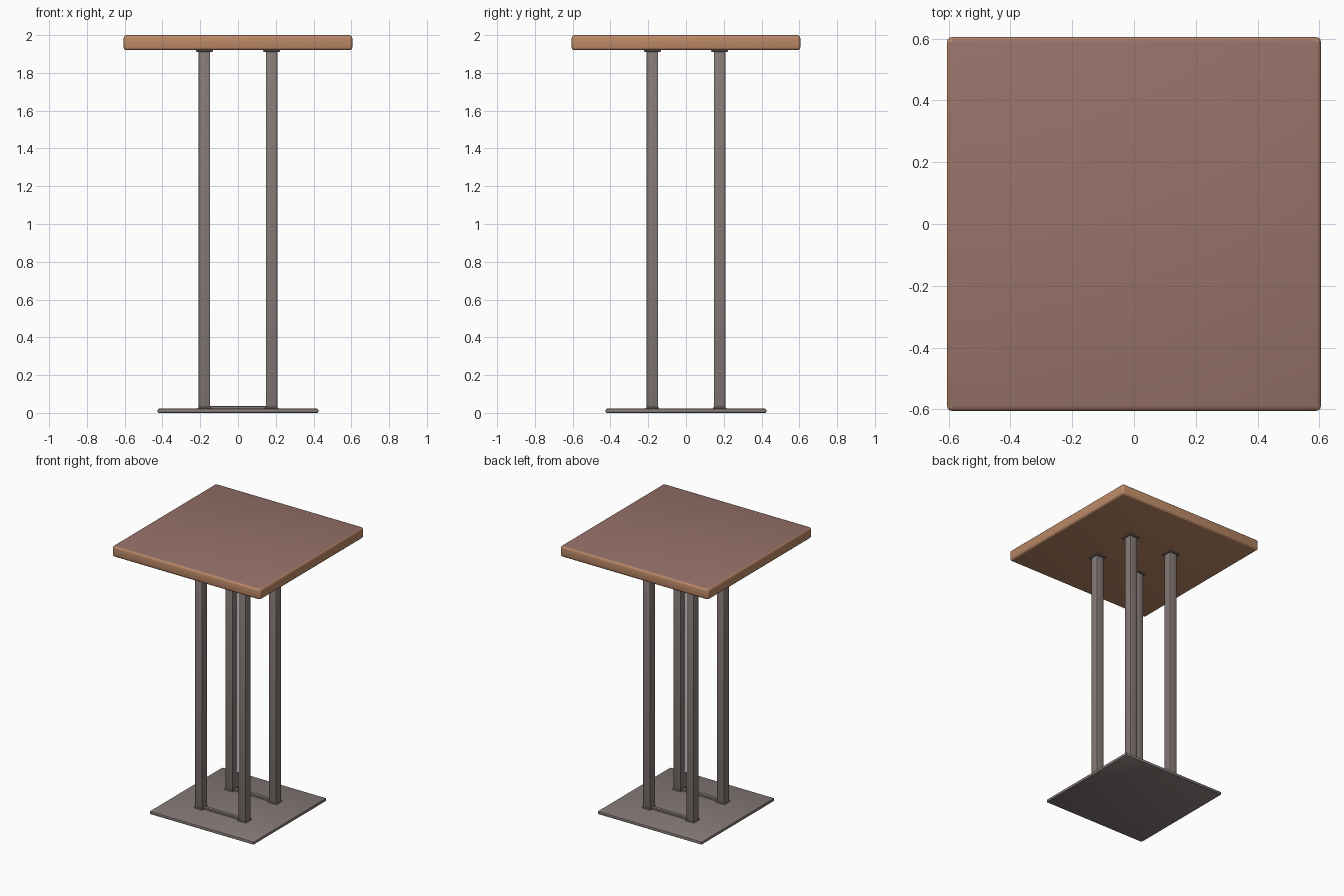
import bpy
import bmesh
from mathutils import Matrix

if "Cube" in bpy.data.objects:
    bpy.data.objects.remove(bpy.data.objects["Cube"], do_unlink=True)


def material(name, rgb):
    m = bpy.data.materials.new(name)
    m.use_nodes = True
    m.diffuse_color = (*rgb, 1)
    m.node_tree.nodes["Principled BSDF"].inputs["Base Color"].default_value = (*rgb, 1)
    return m


WOOD = material("light wood", (0.50, 0.25, 0.135))
LAMINATE = material("reddish brown top", (0.31, 0.17, 0.145))
METAL = material("grey brown metal", (0.235, 0.195, 0.185))


def box(name, size, bottom, mats, xy=(0, 0), bevel=0.0, segments=1):
    """Bevelled box standing on the height given by bottom."""
    bm = bmesh.new()
    bmesh.ops.create_cube(bm, size=1, matrix=Matrix.Diagonal((*size, 1)))
    if bevel:
        bmesh.ops.bevel(bm, geom=bm.edges[:], offset=bevel, segments=segments,
                        profile=0.5, affect='EDGES')
    mesh = bpy.data.meshes.new(name)
    bm.to_mesh(mesh)
    bm.free()
    obj = bpy.data.objects.new(name, mesh)
    obj.location = (xy[0], xy[1], bottom + size[2] / 2)
    bpy.context.collection.objects.link(obj)
    for m in mats:
        mesh.materials.append(m)
    bpy.ops.object.select_all(action='DESELECT')
    bpy.context.view_layer.objects.active = obj
    obj.select_set(True)
    bpy.ops.object.shade_smooth_by_angle(angle=0.6)
    return obj


# Tabletop: wooden slab with rounded edges and a laminate upper face
top = box("tabletop", (1.21, 1.21, 0.08), 1.92, (WOOD, LAMINATE), bevel=0.016, segments=3)
for face in top.data.polygons:
    if face.normal.z > 0.95:
        face.material_index = 1

# Thin square floor plate
box("base_plate", (0.85, 0.85, 0.022), 0, (METAL,), bevel=0.006, segments=2)

# Four square legs, each with a small flange at both ends
LEG = 0.178
for side, x in (("right", -LEG), ("left", LEG)):
    for end, y in (("front", -LEG), ("back", LEG)):
        tag = f"{end}_{side}"
        box(f"{tag}_leg", (0.062, 0.062, 1.90), 0.02, (METAL,), (x, y), 0.006, 2)
        box(f"{tag}_top_flange", (0.09, 0.09, 0.012), 1.91, (METAL,), (x, y), 0.004)
        box(f"{tag}_foot_flange", (0.072, 0.072, 0.01), 0.02, (METAL,), (x, y), 0.004)

# Low bars joining the legs at the front and back
for end, y in (("front", -LEG), ("back", LEG)):
    box(f"{end}_bar", (2 * LEG, 0.03, 0.018), 0.018, (METAL,), (0, y), 0.003)
